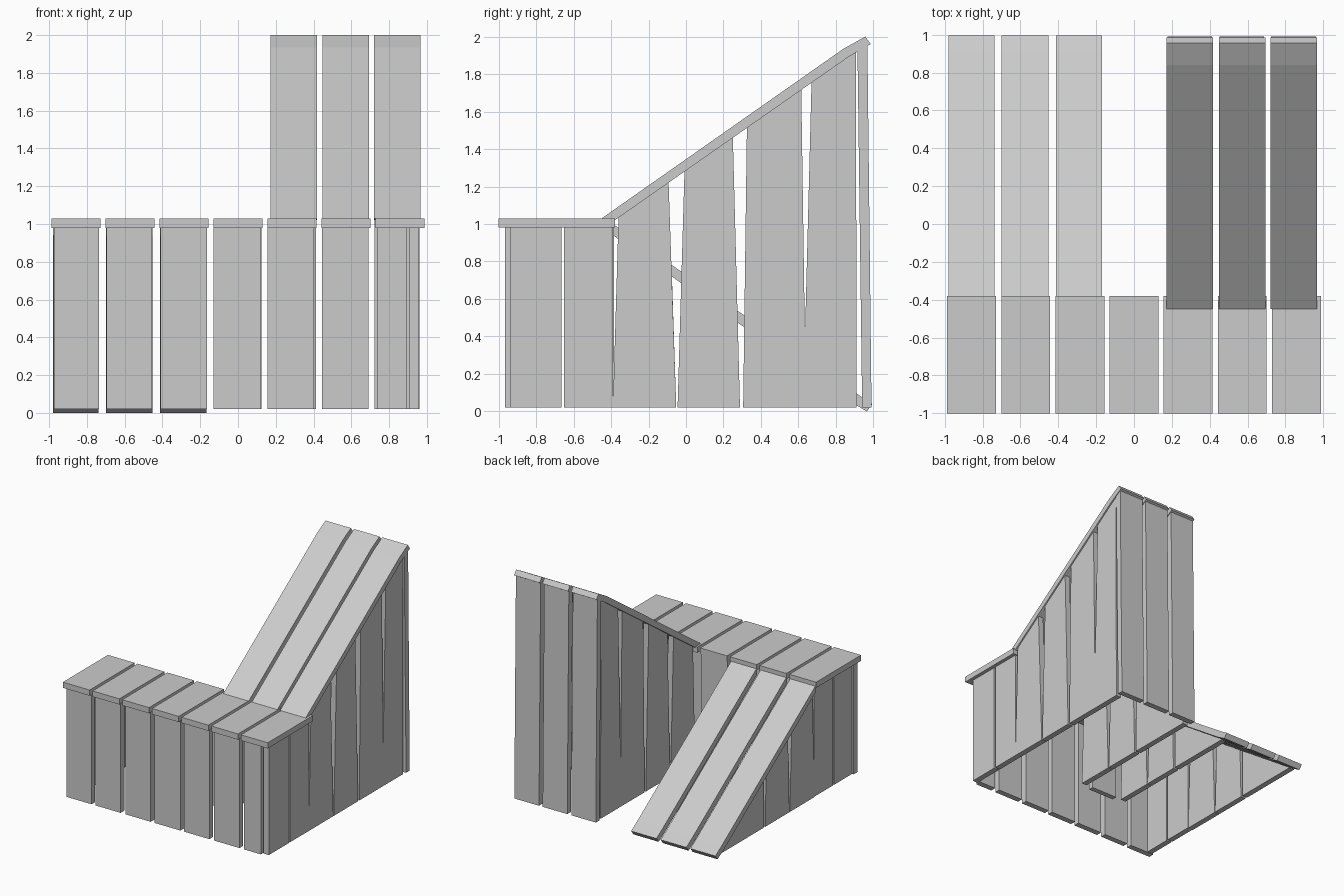
import bpy, bmesh

if "Cube" in bpy.data.objects:
    bpy.data.objects.remove(bpy.data.objects["Cube"])


def prism(name, pts, axis, a, b):
    """Extrude a profile along x (pts are y,z) or along y (pts are x,z)."""
    bm = bmesh.new()
    def place(p, t):
        return (t, p[0], p[1]) if axis == 'x' else (p[0], t, p[1])
    lo = [bm.verts.new(place(p, a)) for p in pts]
    hi = [bm.verts.new(place(p, b)) for p in pts]
    bm.faces.new(lo)
    bm.faces.new(hi)
    n = len(pts)
    for i in range(n):
        j = (i + 1) % n
        bm.faces.new((lo[i], lo[j], hi[j], hi[i]))
    bmesh.ops.recalc_face_normals(bm, faces=bm.faces)
    me = bpy.data.meshes.new(name)
    bm.to_mesh(me)
    bm.free()
    ob = bpy.data.objects.new(name, me)
    bpy.context.collection.objects.link(ob)
    return ob


def box(name, x0, x1, y0, y1, z0, z1):
    return prism(name, [(y0, z0), (y1, z0), (y1, z1), (y0, z1)], 'x', x0, x1)


Z0, DECK = 0.02, 0.98

# Deck boards
for i in range(7):
    x = -0.858 + i * 0.286
    box(f"deck_board_{i}", x - 0.129, x + 0.129, -1.0, -0.38, DECK, 1.03)

# Front wall boards; the last one is narrow beside the side wall
front = [(-0.975, -0.735), (-0.695, -0.455), (-0.41, -0.165), (-0.13, 0.12),
         (0.155, 0.40), (0.445, 0.69), (0.735, 0.895)]
for i, (a, b) in enumerate(front):
    box(f"front_wall_board_{i}", a, b, -0.965, -0.915, Z0, DECK)

# Board closing the back of the deck between the ramps
box("back_deck_board", -0.13, 0.125, -0.43, -0.385, Z0, DECK)

# Deck side walls
for side, a, b in (("left", -0.96, -0.91), ("right", 0.905, 0.955)):
    y_start = -0.94 if side == "right" else -0.91
    box(f"{side}_deck_side_0", a, b, y_start, -0.665, Z0, DECK)
    box(f"{side}_deck_side_1", a, b, -0.65, -0.39, Z0, DECK)

# Ramp boards
up = [(-0.45, 1.03), (0.84, 1.935), (0.957, 2.0), (0.985, 1.96),
      (0.865, 1.89), (-0.38, 1.02)]
down = [(-0.39, 1.0), (0.91, 0.095), (0.995, 0.04), (0.965, 0.0),
        (0.88, 0.05), (-0.39, 0.94)]
up_x = [(0.173, 0.418), (0.448, 0.694), (0.72, 0.967)]
down_x = [(-0.98, -0.738), (-0.70, -0.452), (-0.412, -0.168)]
for i in range(3):
    prism(f"rising_ramp_board_{i}", up, 'x', *up_x[i])
    prism(f"falling_ramp_board_{i}", down, 'x', *down_x[i])


# Side boards below the ramps: bottom start/end, top start/end
def under_up(y):
    return 1.285 + 0.707 * (y + 0.005)


def under_down(y):
    return max(0.722 - 0.703 * (y + 0.08), Z0 + 0.005)


boards = [(-0.39, -0.052, -0.36, -0.093), (-0.045, 0.288, -0.008, 0.25),
          (0.305, 0.64, 0.325, 0.615), (0.625, 0.91, 0.67, 0.907)]
walls = [("rising_outer", 0.905, 0.955, under_up),
         ("rising_inner", 0.185, 0.235, under_up),
         ("falling_outer", -0.965, -0.915, under_down),
         ("falling_inner", -0.235, -0.185, under_down)]
for wall, a, b, top in walls:
    for i, (b0, b1, t0, t1) in enumerate(boards):
        # lean each edge in proportion to its height
        u0 = b0 + (t0 - b0) * top(b0) / under_up(b0)
        u1 = b1 + (t1 - b1) * top(b1) / under_up(b1)
        prism(f"{wall}_wall_board_{i}",
              [(b0, Z0), (b1, Z0), (u1, top(u1)), (u0, top(u0))], 'x', a, b)

# Tall back wall, leaning slightly
for i, (a, b) in enumerate(up_x):
    prism(f"back_wall_board_{i}",
          [(0.94, Z0), (0.99, Z0), (0.968, 1.955), (0.915, 1.925)],
          'x', a + 0.003, b - 0.006)
